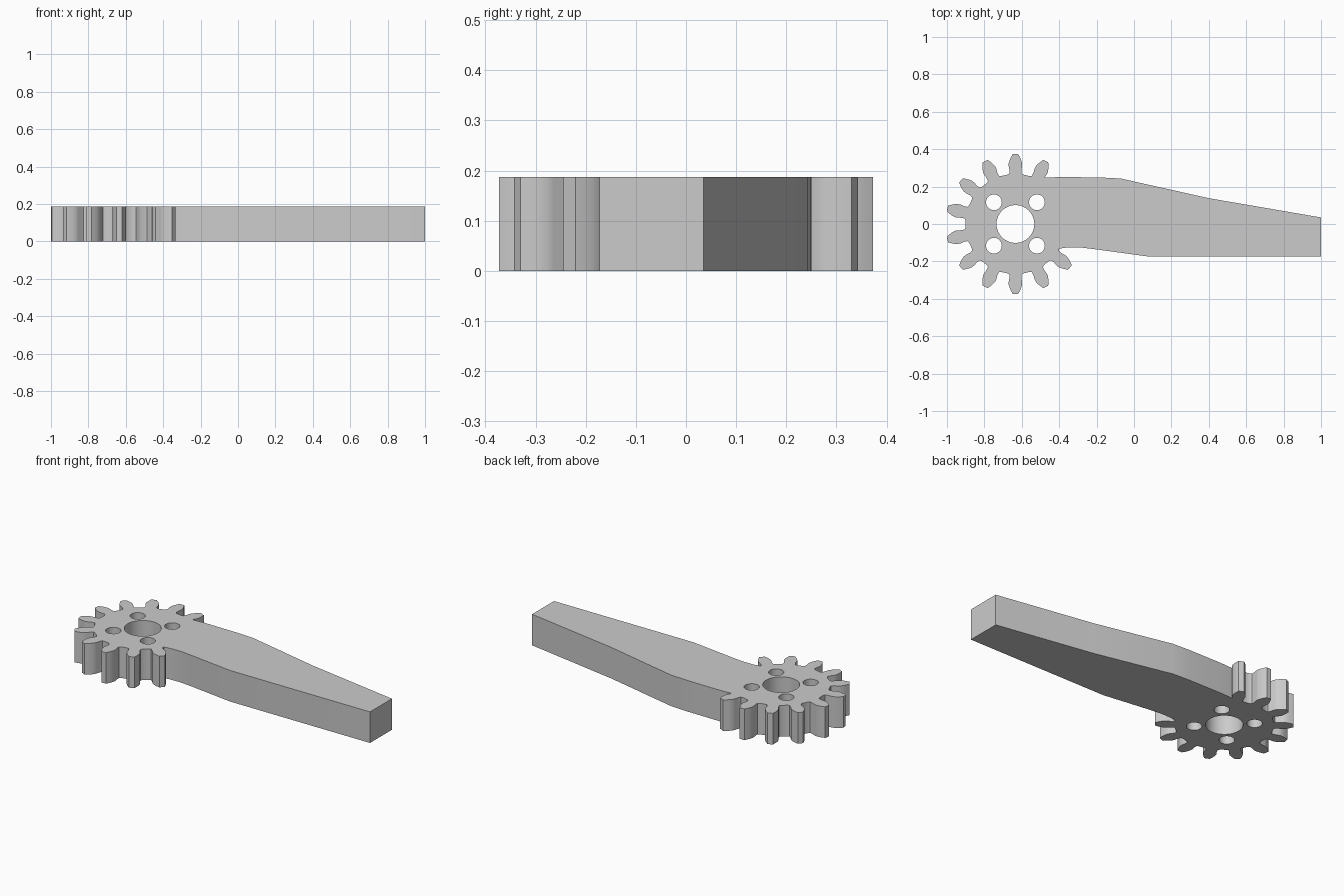
import bpy, bmesh, math

cube = bpy.data.objects.get("Cube")
if cube:
    bpy.data.objects.remove(cube, do_unlink=True)

HEIGHT = 0.187
HUB_X = -0.634
TEETH = 14
STEP = math.tau / TEETH

grey = bpy.data.materials.new("plain_grey")
grey.use_nodes = True
colour = (0.6, 0.6, 0.6, 1)
grey.diffuse_color = colour
grey.node_tree.nodes["Principled BSDF"].inputs["Base Color"].default_value = colour

# Half a tooth: distance from hub centre, half width
FLANK = [(0.264, 0.042), (0.271, 0.032), (0.290, 0.032), (0.310, 0.036),
         (0.325, 0.036), (0.341, 0.031), (0.357, 0.024), (0.373, 0.015)]


def tooth(angle):
    """Tooth outline, counter-clockwise, pointing along angle."""
    c, s = math.cos(angle), math.sin(angle)
    local = [(r, -w) for r, w in FLANK] + [(r, w) for r, w in reversed(FLANK)]
    return [(HUB_X + r * c - w * s, r * s + w * c) for r, w in local]


def circle(x, y, radius, count):
    return [(x + radius * math.cos(math.tau * i / count),
             y + radius * math.sin(math.tau * i / count)) for i in range(count)]


# Gear teeth around the hub, leaving out the three swallowed by the arm
outline = []
for i in range(TEETH - 3):
    outline += tooth(math.pi / 2 + (i - 1) * STEP)
outline = outline[2:]

# Tapered arm closing the outline
outline += [(-0.36, -0.126), (-0.29, -0.125), (-0.20, -0.136), (0.07, -0.173),
            (1.0, -0.173), (1.0, 0.035), (0.40, 0.138), (-0.07, 0.243),
            (-0.18, 0.249), (-0.40, 0.251)]

# Axle hole and four bolt holes
loops = [outline, circle(HUB_X, 0, 0.101, 48)]
for sx in (-1, 1):
    for sy in (-1, 1):
        loops.append(circle(HUB_X + sx * 0.115, sy * 0.116, 0.042, 32))

# Filled flat profile extruded to full thickness
curve = bpy.data.curves.new("gear_arm_profile", "CURVE")
curve.dimensions = "2D"
curve.fill_mode = "BOTH"
curve.extrude = HEIGHT / 2
for loop in loops:
    spline = curve.splines.new("POLY")
    spline.points.add(len(loop) - 1)
    for point, (x, y) in zip(spline.points, loop):
        point.co = (x, y, 0, 1)
    spline.use_cyclic_u = True
    spline.use_smooth = False
profile = bpy.data.objects.new("gear_arm_profile", curve)
bpy.context.collection.objects.link(profile)
bpy.context.view_layer.update()
evaluated = profile.evaluated_get(bpy.context.evaluated_depsgraph_get())
mesh = bpy.data.meshes.new_from_object(evaluated)
bpy.data.objects.remove(profile, do_unlink=True)

# Weld into one solid standing on the ground
bm = bmesh.new()
bm.from_mesh(mesh)
bmesh.ops.remove_doubles(bm, verts=bm.verts, dist=0.0001)
bmesh.ops.translate(bm, verts=bm.verts, vec=(0, 0, HEIGHT / 2))
bmesh.ops.recalc_face_normals(bm, faces=bm.faces)
bm.to_mesh(mesh)
bm.free()
mesh.materials.clear()
mesh.materials.append(grey)

arm = bpy.data.objects.new("gear_arm", mesh)
bpy.context.collection.objects.link(arm)
bpy.ops.object.select_all(action="DESELECT")
arm.select_set(True)
bpy.context.view_layer.objects.active = arm
bpy.ops.object.shade_smooth_by_angle(angle=math.radians(25))
